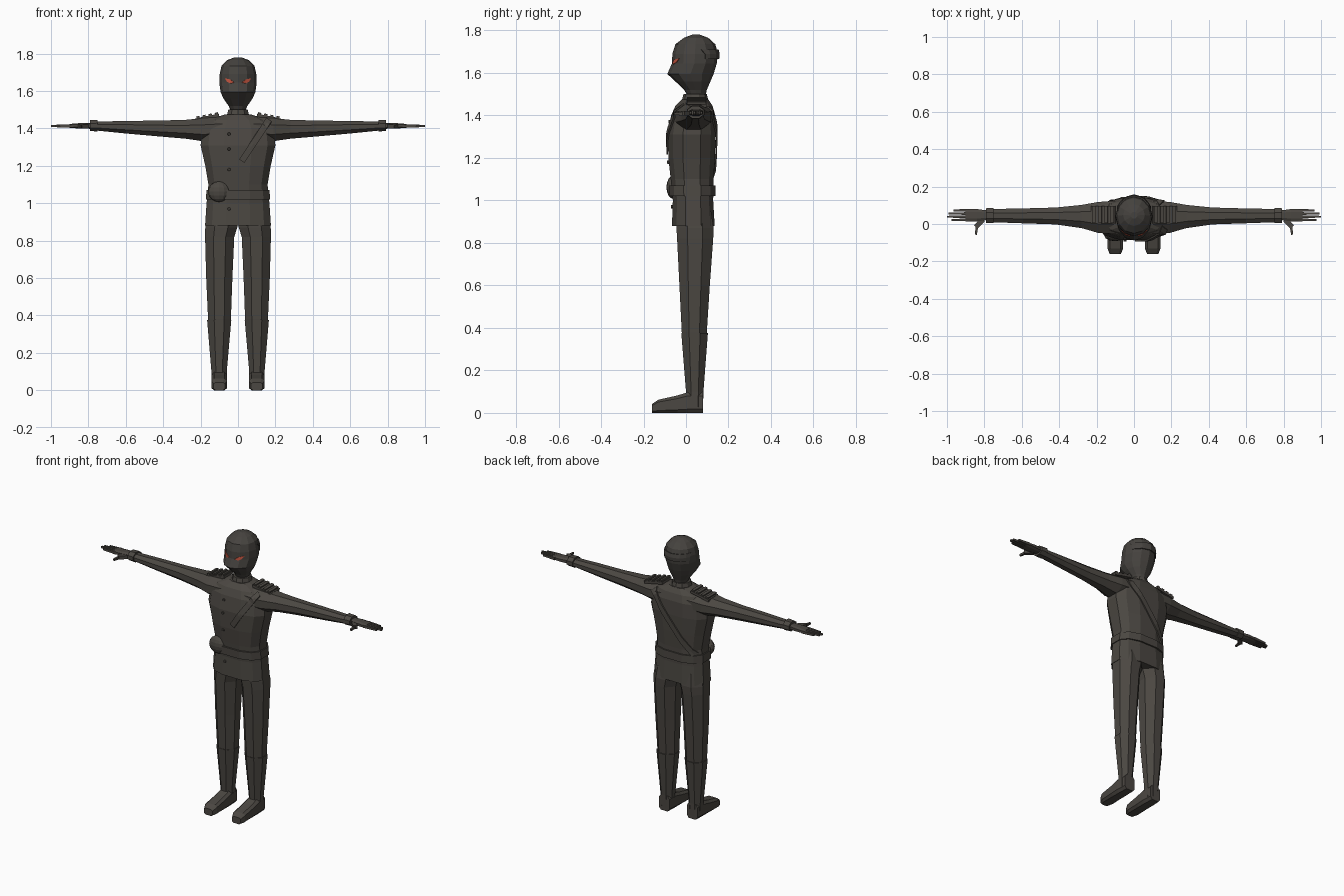
import bpy, bmesh, math
from mathutils import Vector, Matrix
from mathutils.bvhtree import BVHTree

if "Cube" in bpy.data.objects:
    bpy.data.objects.remove(bpy.data.objects["Cube"])


def material(name, rgb):
    m = bpy.data.materials.new(name)
    m.diffuse_color = (*rgb, 1)
    m.use_nodes = True
    m.node_tree.nodes["Principled BSDF"].inputs["Base Color"].default_value = m.diffuse_color
    return m


CLOTH = material("charcoal_cloth", (0.070, 0.063, 0.054))
MASK = material("dark_mask", (0.060, 0.055, 0.049))
RED = material("eye_red", (0.55, 0.09, 0.05))


def finish(name, bm, mat):
    bmesh.ops.recalc_face_normals(bm, faces=bm.faces)
    me = bpy.data.meshes.new(name)
    bm.to_mesh(me)
    bm.free()
    me.materials.append(mat)
    ob = bpy.data.objects.new(name, me)
    bpy.context.collection.objects.link(ob)
    return ob


def loft(name, axis, rings, n=8, power=1.0, phase=0.5, mat=CLOTH):
    """Rings are (position, u_min, u_max, v_min, v_max) along the axis."""
    bm = bmesh.new()
    angles = [2 * math.pi * (i + phase) / n for i in range(n)]
    sq = lambda t: math.copysign(abs(t) ** power, t) if abs(t) > 1e-6 else 0
    shape = [(sq(math.cos(a)), sq(math.sin(a))) for a in angles]
    mu, mv = max(p[0] for p in shape), max(p[1] for p in shape)
    loops = []
    for t, u0, u1, v0, v1 in rings:
        row = []
        for a, b in shape:
            u = (u0 + u1) / 2 + a / mu * (u1 - u0) / 2
            v = (v0 + v1) / 2 + b / mv * (v1 - v0) / 2
            row.append(bm.verts.new({'x': (t, u, v), 'y': (u, t, v), 'z': (u, v, t)}[axis]))
        loops.append(row)
    for lo, hi in zip(loops, loops[1:]):
        for i in range(n):
            j = (i + 1) % n
            bm.faces.new((lo[i], lo[j], hi[j], hi[i]))
    bm.faces.new(loops[0])
    bm.faces.new(loops[-1])
    return finish(name, bm, mat)


def box(name, center, size, rot=(0, 0, 0), taper=1.0, mat=CLOTH):
    bm = bmesh.new()
    bmesh.ops.create_cube(bm, size=1)
    for v in bm.verts:
        if v.co.x * center[0] > 0:
            v.co.y *= taper
            v.co.z *= taper
        v.co = Vector(v.co[i] * size[i] for i in range(3))
    turn = Matrix.Rotation(rot[2], 4, 'Z') @ Matrix.Rotation(rot[1], 4, 'Y')
    bmesh.ops.transform(bm, matrix=Matrix.Translation(center) @ turn, verts=bm.verts)
    return finish(name, bm, mat)


def surface(objects):
    verts, polys = [], []
    for ob in objects:
        base = len(verts)
        verts += [v.co.copy() for v in ob.data.vertices]
        polys += [[base + i for i in p.vertices] for p in ob.data.polygons]
    return BVHTree.FromPolygons(verts, polys)


def project(tree, x, z, side, lift):
    hit = tree.ray_cast(Vector((x, side, z)), Vector((0, -side, 0)))[0]
    return (x, (hit.y if hit else 0.03) + side * lift, z)


def strip(name, tree, start, end, width, side, mat=CLOTH, steps=14):
    """Thin band laid on the front (side -1) or back (side 1) of a surface."""
    a, b = Vector(start), Vector(end)
    d = (b - a).normalized()
    off = Vector((-d.y, d.x)) * width / 2
    bm = bmesh.new()
    prev = None
    for i in range(steps + 1):
        p = a.lerp(b, i / steps)
        row = [bm.verts.new(project(tree, q.x, q.y, side, 0.005)) for q in (p - off, p, p + off)]
        if prev:
            for k in (0, 1):
                bm.faces.new((prev[k], prev[k + 1], row[k + 1], row[k]))
        prev = row
    ob = finish(name, bm, mat)
    mod = ob.modifiers.new("thickness", 'SOLIDIFY')
    mod.thickness, mod.offset = 0.008, 0
    return ob


# Jacket body, collar and belt
jacket = loft("jacket", 'z', [
    (0.88, -.176, .176, -.066, .135), (1.00, -.168, .168, -.062, .128),
    (1.10, -.158, .158, -.072, .130), (1.20, -.175, .175, -.083, .136),
    (1.31, -.200, .200, -.085, .140), (1.40, -.190, .190, -.070, .138),
    (1.445, -.155, .155, -.050, .125), (1.475, -.070, .070, -.020, .105)], n=12, power=0.75)
loft("collar", 'z', [(1.46, -.062, .062, -.022, .108), (1.50, -.052, .052, -.012, .098)], n=10)
loft("belt", 'z', [(1.02, -.172, .172, -.078, .138), (1.07, -.168, .168, -.080, .138)],
     n=12, power=0.75)

# Head and mask with a ridge down the middle of the face
head = loft("masked_head", 'z', [
    (1.485, -.035, .035, .010, .090), (1.52, -.050, .050, -.008, .098),
    (1.56, -.078, .078, -.050, .115), (1.595, -.093, .093, -.088, .130),
    (1.645, -.100, .100, -.066, .145), (1.69, -.098, .098, -.064, .150),
    (1.735, -.088, .088, -.050, .138), (1.765, -.058, .058, -.010, .105),
    (1.78, -.018, .018, .028, .065)], n=12, phase=0, mat=MASK)
face = surface([head])
strip("hood_band", face, (-.088, 1.688), (.088, 1.688), .045, 1, MASK)

arms = []
for s, tag in ((1, "left"), (-1, "right")):
    # Eye plate
    bm = bmesh.new()
    outline = [(.022, 1.646), (.042, 1.641), (.060, 1.650), (.070, 1.668), (.045, 1.663)]
    bm.faces.new([bm.verts.new(project(face, s * x, z, -1, .005)) for x, z in outline])
    eye = finish(tag + "_eye", bm, RED)
    eye.modifiers.new("thickness", 'SOLIDIFY').thickness = 0.005

    # Sleeve and cuff
    arms.append(loft(tag + "_sleeve", 'x', [
        (s * .08, -.055, .125, 1.335, 1.462), (s * .19, -.048, .118, 1.332, 1.455),
        (s * .28, -.022, .102, 1.345, 1.446), (s * .42, -.002, .088, 1.357, 1.442),
        (s * .60, .004, .083, 1.373, 1.440), (s * .77, .010, .080, 1.390, 1.436)]))
    loft(tag + "_cuff", 'x', [(s * .75, .004, .086, 1.384, 1.446),
                              (s * .792, .006, .084, 1.386, 1.444)])

    # Hand with four fingers and a thumb
    loft(tag + "_palm", 'x', [(s * .78, .022, .072, 1.398, 1.430),
                              (s * .84, .014, .080, 1.399, 1.429),
                              (s * .90, .014, .080, 1.403, 1.424)], power=0.7)
    for i, (y, tip) in enumerate(((.022, .975), (.039, 1.0), (.056, .993), (.073, .965))):
        box(f"{tag}_finger_{i + 1}", (s * (.88 + tip) / 2, y, 1.413),
            (tip - .88, .015, .018), taper=0.65)
    box(tag + "_thumb_base", (s * .827, .003, 1.410), (.055, .026, .022), (0, 0, -s * .75))
    box(tag + "_thumb_tip", (s * .842, -.030, 1.408), (.055, .015, .017),
        (0, 0, -s * 1.45), taper=0.7)

    # Ribbed shoulder pad
    tilt = s * 0.2
    box(tag + "_shoulder_pad", (s * .165, .05, 1.458), (.13, .095, .016), (0, tilt, 0))
    for i in range(4):
        x = .115 + i * .033
        box(f"{tag}_pad_rib_{i + 1}", (s * x, .05, 1.468 - (x - .165) * .2),
            (.017, .09, .014), (0, tilt, 0))

    # Trouser leg, boot shaft and foot
    def leg(name, rows, **kw):
        loft(name, 'z', [(z, min(s * a, s * b), max(s * a, s * b), c, d)
                         for z, a, b, c, d in rows], **kw)
    leg(tag + "_trouser_leg", [
        (.30, .045, .155, -.012, .094), (.38, .038, .160, -.020, .098),
        (.60, .030, .170, -.031, .112), (.82, .020, .176, -.042, .128),
        (.87, .004, .175, -.045, .130), (.95, .004, .164, -.045, .118)])
    leg(tag + "_boot_shaft", [
        (.02, .060, .140, .000, .080), (.10, .060, .142, .000, .082),
        (.375, .036, .165, -.022, .103)])
    x0, x1 = sorted((s * .058, s * .142))
    loft(tag + "_foot", 'y', [
        (-.160, x0 + .012, x1 - .012, .0, .042), (-.130, x0, x1, .0, .062),
        (-.040, x0, x1, .0, .082), (.010, x0, x1, .0, .098),
        (.080, x0 + .004, x1 - .004, .0, .098)], power=0.5)

# Cross strap: short run on the chest, full diagonal on the back
coat = surface([jacket] + arms)
strip("chest_strap", coat, (.165, 1.445), (.020, 1.225), .034, -1)
strip("back_strap", coat, (.150, 1.430), (-.135, 1.075), .034, 1)

# Jacket buttons
for i, z in enumerate((1.37, 1.29, 1.18, .97)):
    bm = bmesh.new()
    bmesh.ops.create_cone(bm, cap_ends=True, segments=8, radius1=.009, radius2=.007, depth=.01)
    place = Matrix.Translation(project(coat, -.048, z, -1, .003)) @ Matrix.Rotation(math.pi / 2, 4, 'X')
    bmesh.ops.transform(bm, matrix=place, verts=bm.verts)
    finish(f"button_{i + 1}", bm, CLOTH)

# Round belt pouch
bm = bmesh.new()
bmesh.ops.create_uvsphere(bm, u_segments=12, v_segments=8, radius=1)
bmesh.ops.transform(bm, verts=bm.verts, matrix=Matrix.Translation((-.102, -.060, 1.062))
                    @ Matrix.Diagonal((.058, .032, .055, 1)))
finish("belt_pouch", bm, CLOTH)
